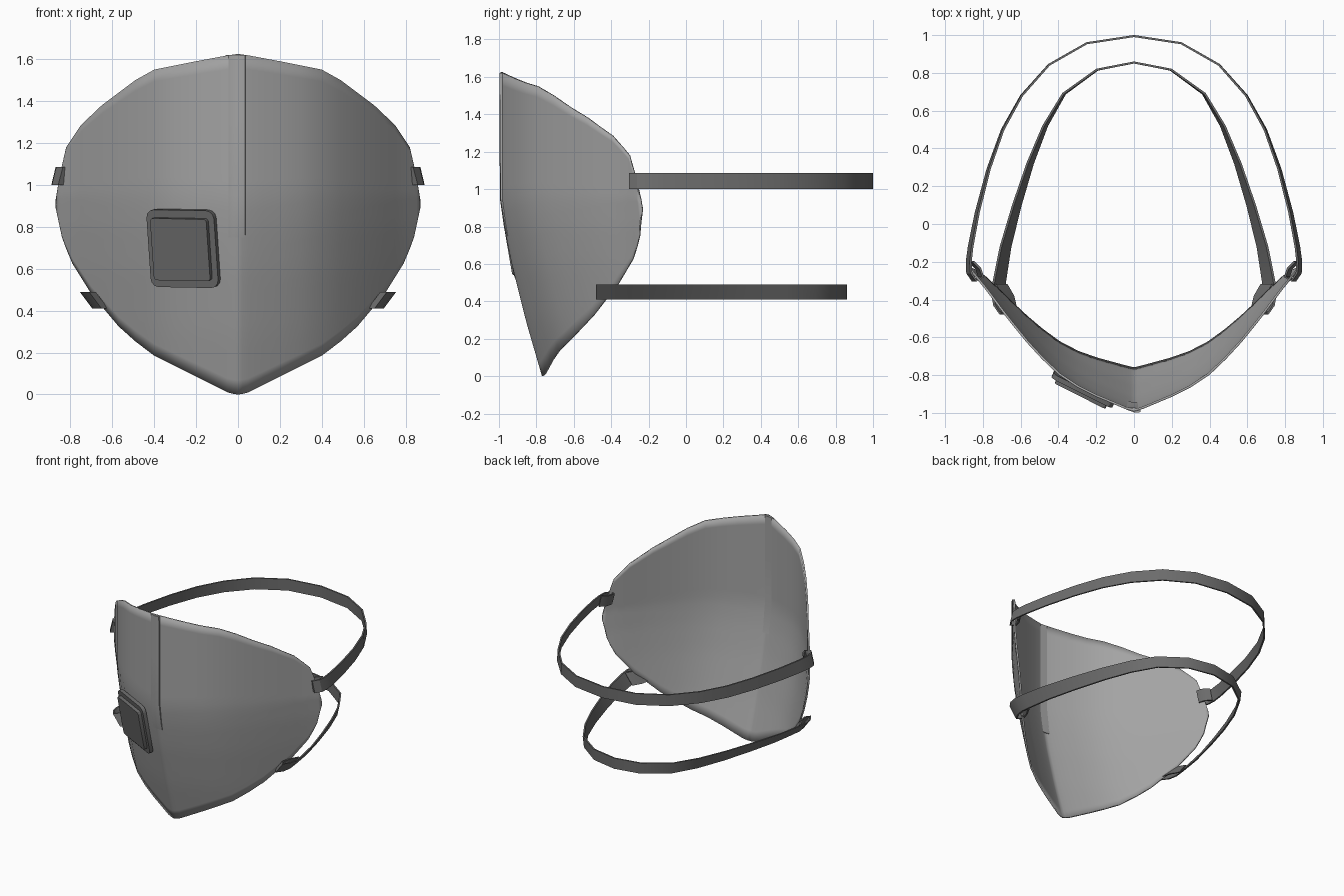
import bpy, bmesh
from mathutils import Vector, Matrix
from math import radians

if "Cube" in bpy.data.objects:
    bpy.data.objects.remove(bpy.data.objects["Cube"])


def interp(pts, t):
    for (a, p), (b, q) in zip(pts, pts[1:]):
        if t <= b:
            return p + (q - p) * (t - a) / (b - a)
    return pts[-1][1]


def grey(name, value):
    mat = bpy.data.materials.new(name)
    mat.diffuse_color = (value, value, value, 1)
    mat.use_nodes = True
    mat.node_tree.nodes["Principled BSDF"].inputs["Base Color"].default_value = mat.diffuse_color
    return mat


FABRIC = grey("fabric_grey", .37)
STRAP = grey("strap_dark_grey", .15)
VALVE = grey("valve_dark_grey", .15)


def make(name, bm, mat, smooth=None):
    bmesh.ops.recalc_face_normals(bm, faces=bm.faces) if name != "mask_shell" else None
    me = bpy.data.meshes.new(name)
    bm.to_mesh(me)
    bm.free()
    me.materials.append(mat)
    ob = bpy.data.objects.new(name, me)
    bpy.context.collection.objects.link(ob)
    if smooth:
        bpy.ops.object.select_all(action='DESELECT')
        ob.select_set(True)
        bpy.context.view_layer.objects.active = ob
        bpy.ops.object.shade_smooth_by_angle(angle=radians(smooth))
    return ob


# Mask outline (x -> z), plan curve (x -> y) and centre profile (z -> y shift)
TOP = [(0, 1.625), (.04, 1.62), (.2, 1.59), (.4, 1.55), (.49, 1.5), (.65, 1.38),
       (.75, 1.285), (.82, 1.18), (.85, 1.05), (.87, .93)]
BOTTOM = [(0, 0), (.04, .005), (.2, .085), (.43, .2), (.57, .325), (.7, .48),
          (.8, .64), (.84, .75), (.87, .89)]
PLAN = [(0, -.992), (.04, -.982), (.2, -.915), (.3, -.865), (.42, -.785), (.55, -.65),
        (.68, -.49), (.78, -.355), (.87, -.245)]
LEAN = [(0, .222), (.3, .135), (.6, .06), (.8, .02), (.95, 0), (1.7, 0)]


def skin_y(x, z):
    return interp(PLAN, abs(x)) + interp(LEAN, z)


# Mask shell: a grid of columns between the lower and upper outline
half = [0, .02, .05, .12, .2, .3, .4, .49, .57, .65, .7, .75, .79, .82, .84, .855, .87]
xs = [-x for x in half[:0:-1]] + half
N = 24
bm = bmesh.new()
cols = []
for x in xs:
    lo, hi = interp(BOTTOM, abs(x)), interp(TOP, abs(x))
    cols.append([bm.verts.new((x, skin_y(x, lo + (hi - lo) * i / N), lo + (hi - lo) * i / N))
                 for i in range(N + 1)])
for a, b in zip(cols, cols[1:]):
    for i in range(N):
        bm.faces.new((a[i], b[i], b[i + 1], a[i + 1]))
shell = make("mask_shell", bm, FABRIC, 40)
mod = shell.modifiers.new("thickness", 'SOLIDIFY')
mod.thickness = .012
mod.offset = -1

# Centre seam: the left half overlaps the fold and steps down on the right
bm = bmesh.new()
rings = []
for z, d in ((.75, .001), (.8, .004), (.95, .008), (1.3, .011), (1.62, .013)):
    sec = ((-.06, .006), (-.04, -.001), (0, -d * .4), (.034, -d), (.036, .008))
    rings.append([bm.verts.new((x, skin_y(x, z) + off, z)) for x, off in sec])
for a, b in zip(rings, rings[1:]):
    for i in range(5):
        bm.faces.new((a[i], a[i - 1], b[i - 1], b[i]))
bm.faces.new(rings[0])
bm.faces.new(rings[-1])
make("centre_seam", bm, FABRIC, 40)


# Head straps: upright ribbons; tilt moves the upper edge outward near the mask
def ribbon(name, path, z0, z1, tilt, thick=.011):
    bm = bmesh.new()
    rows = []
    n = len(path)
    for i, (x, y) in enumerate(path):
        d = Vector(path[min(i + 1, n - 1)]) - Vector(path[max(i - 1, 0)])
        nrm = Vector((-d.y, d.x)).normalized() * thick / 2
        side = (1 if x > 0 else -1 if x < 0 else 0) * tilt * min(1, max(0, (.9 - y) / 1.2))
        ring = []
        for z, t, s in ((z0, -1, -1), (z1, 1, -1), (z1, 1, 1), (z0, -1, 1)):
            ring.append(bm.verts.new((x + side * t + nrm.x * s, y + nrm.y * s, z)))
        rows.append(ring)
    for a, b in zip(rows, rows[1:]):
        for i in range(4):
            bm.faces.new((a[i], a[i - 1], b[i - 1], b[i]))
    bm.faces.new(rows[0])
    bm.faces.new(rows[-1])
    return make(name, bm, STRAP, 30)


def mirrored(right):
    return [(-x, y) for x, y in right[:0:-1]] + right


upper = [(0, .995), (.25, .957), (.45, .843), (.595, .68), (.695, .5), (.77, .29), (.83, .06),
         (.865, -.12), (.875, -.2), (.872, -.26), (.845, -.3), (.81, -.28), (.825, -.235), (.86, -.2)]
lower = [(0, .855), (.195, .817), (.37, .69), (.47, .52), (.55, .32), (.62, .1), (.68, -.12),
         (.712, -.3), (.72, -.37), (.71, -.43), (.68, -.475), (.655, -.44), (.67, -.38), (.705, -.32)]
ribbon("upper_strap", mirrored(upper), 1.0, 1.085, -.011)
ribbon("lower_strap", mirrored(lower), .41, .49, .03)

# Exhalation valve: rounded plate and raised cap, lying on one cheek
u = Vector((.89, -.45, 0)).normalized()
v = Vector((-.07, -.17, 1)).normalized()
n = u.cross(v).normalized()
v = n.cross(u)
roll = Matrix.Rotation(radians(-1), 3, n)
u, v = roll @ u, roll @ v


def valve_box(name, w, h, d0, d1, corner):
    bm = bmesh.new()
    bmesh.ops.create_cube(bm, size=1)
    for vert in bm.verts:
        vert.co = Vector((vert.co.x * w, vert.co.y * h, d1 if vert.co.z > 0 else d0))
    edges = [e for e in bm.edges if abs(e.verts[0].co.z - e.verts[1].co.z) > .001]
    bmesh.ops.bevel(bm, geom=edges, offset=corner, segments=3, affect='EDGES', profile=.5)
    c = Vector((-.258, -.85, .698))
    for vert in bm.verts:
        vert.co = c + u * vert.co.x + v * vert.co.y + n * vert.co.z
    make(name, bm, VALVE, 30)


valve_box("valve_plate", .36, .375, -.008, .018, .04)
valve_box("valve_cap", .30, .30, .016, .042, .015)
